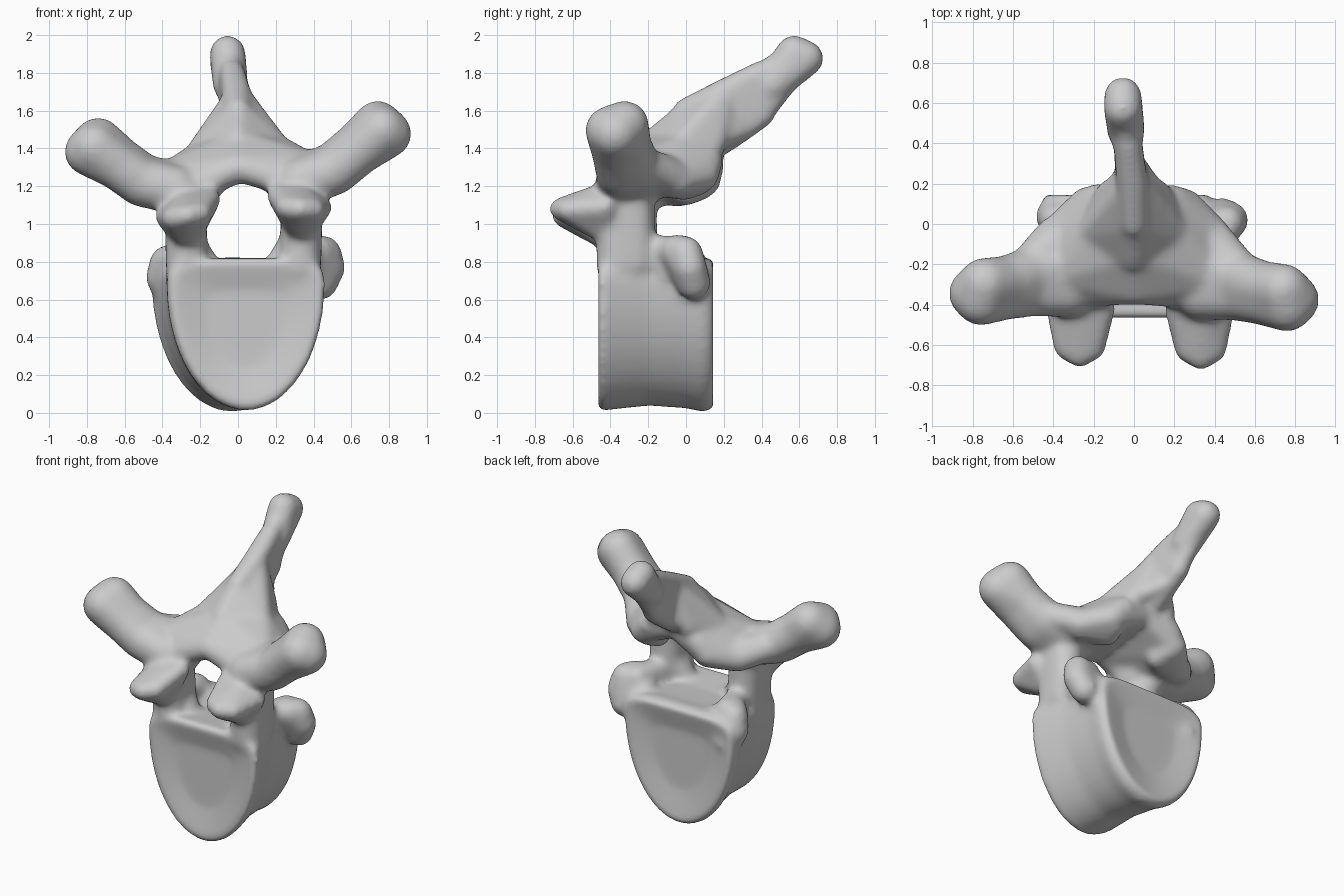
import bpy, bmesh
from math import cos, sin, pi, copysign
from mathutils import Matrix, Vector

cube = bpy.data.objects.get("Cube")
if cube:
    bpy.data.objects.remove(cube)

bone_mesh = bmesh.new()
ROLL = 0.06  # the natural bone leans: its left side sits a little higher
YAW = -0.02  # and a little further forward


def add(part):
    """Merge one closed part into the bone."""
    bmesh.ops.recalc_face_normals(part, faces=part.faces)
    mesh = bpy.data.meshes.new("part")
    part.to_mesh(mesh)
    part.free()
    bone_mesh.from_mesh(mesh)
    bpy.data.meshes.remove(mesh)


def hull(radius, centres, side=1, shift=0.0):
    """Add the convex skin around equal balls at the given centres."""
    part = bmesh.new()
    for x, y, z in centres:
        x = side * x + shift
        place = Matrix.Translation(Vector((x, y + YAW * x, z + ROLL * x)))
        bmesh.ops.create_icosphere(part, subdivisions=3, radius=radius, matrix=place)
    skin = bmesh.ops.convex_hull(part, input=part.verts)
    loose = set(skin["geom_interior"]) | set(skin["geom_unused"])
    inner = [item for item in loose if isinstance(item, bmesh.types.BMVert)]
    bmesh.ops.delete(part, geom=inner, context='VERTS')
    add(part)


def chain(radius, stations, **where):
    """Skin each neighbouring pair of stations, each a list of centres."""
    for start, end in zip(stations, stations[1:]):
        hull(radius, start + end, **where)


def body_outline(count=48):
    """Rounded below, flat with square shoulders above."""
    points = []
    for step in range(count):
        angle = 2 * pi * step / count
        across, up = cos(angle), sin(angle)
        if up > 0:
            across = copysign(abs(across) ** 0.4, across)
            points.append((0.42 * across, 0.14 * up ** 0.6))
        else:
            points.append((0.42 * across, 0.67 * up))
    return points


# Vertebral body: the outline lofted front to back, with a waist and dished ends
rings = [(-.43, .5), (-.47, .93), (-.45, 1), (-.2, .94), (0, .97), (.1, 1.02),
         (.15, .96), (.11, .5)]
body = bmesh.new()
loops = []
for y, scale in rings:
    drift = 0.045 - 0.14 * (y + 0.45)
    loops.append([body.verts.new((x * scale + drift, y, 0.47 + (z + 0.21) * scale))
                  for x, z in body_outline()])
for front, back in zip(loops, loops[1:]):
    for i in range(len(front)):
        body.faces.new((front[i - 1], front[i], back[i], back[i - 1]))
body.faces.new(loops[0])
body.faces.new(loops[-1])
add(body)

for side in (-1, 1):
    # Pedicle, flared inwards at its foot and head to round the canal
    foot = [(.3, -.36, .76), (.3, -.26, .78)]
    head = [(.31, -.36, 1.16), (.31, -.27, 1.16)]
    hull(.11, foot + head, side, .03)
    hull(.07, [(.18, -.3, .77), (.28, -.32, .92), (.28, -.24, .92)], side, .03)
    hull(.06, [(.15, -.3, 1.22), (.2, -.2, 1.22), (.27, -.3, 1.05)], side, .03)

    # Rib facet beside the back of the body, bridged to the pedicle
    facet = [(.38, -.04, .83), (.42, .01, .82), (.44, .03, .74), (.4, .05, .66)]
    hull(.09, facet + [(.28, 0, .76)], side, .04)
    hull(.08, [(.3, -.2, .84), (.35, 0, .84), (.3, -.1, .7)], side, .03)

    # Upper joint process, a wedge reaching forwards
    wedge_tip = [(.3, -.66, 1.06), (.23, -.62, 1.07), (.37, -.62, 1.05)]
    wedge_root = [(.18, -.42, 1.14), (.41, -.42, 1.06), (.3, -.4, 1.15), (.3, -.4, .92)]
    hull(.06, wedge_tip + wedge_root, side, .03)

    # Transverse process: broad root and blunt club end
    root = [(.33, -.34, 1.2), (.33, -.2, 1.22)]
    middle = [(.51, -.34, 1.25), (.5, -.25, 1.27)]
    neck = [(.64, -.36, 1.35), (.64, -.3, 1.38)]
    club = [(.76, -.39, 1.45), (.74, -.31, 1.48), (.79, -.36, 1.43)]
    chain(.13, [root, middle, neck, club], side=side)

    # Web between the transverse process and the lamina
    hull(.09, [(.34, -.05, 1.24), (.4, -.06, 1.22), (.5, -.18, 1.27), (.57, -.26, 1.3)], side)

    # Lamina and lower joint process
    arch = [(0, -.32, 1.3), (.28, -.34, 1.2), (.38, -.26, 1.27), (.39, -.04, 1.2)]
    rear = [(.25, .1, 1.24), (.18, .12, 1.32), (0, .1, 1.36)]
    crest = [(.2, -.04, 1.38), (0, -.14, 1.42)]
    hull(.08, arch + rear + crest, side, .01)
    hull(.07, [(.22, .08, 1.21), (.2, 0, 1.18), (.38, -.06, 1.18), (.3, -.1, 1.2)], side, .01)

    # Flared skirt on each flank of the spinous process
    hull(.07, [(0, -.17, 1.44), (0, 0, 1.58), (0, .2, 1.68), (.12, .15, 1.42),
               (.21, -.04, 1.39)], side)
    hull(.06, [(0, -.05, 1.55), (0, .2, 1.7), (.07, .2, 1.46), (.08, 0, 1.5),
               (0, .3, 1.5)], side)

# Spinous process: a tall blade narrowing to a rounded tip
blade_root = [(0, 0, 1.6), (0, .2, 1.7), (-.02, .2, 1.44)]
blade_end = [(-.03, .4, 1.8), (-.03, .4, 1.58)]
tip = [(-.055, .57, 1.91), (-.055, .635, 1.88)]
hull(.07, blade_root + blade_end)
hull(.06, blade_end + tip)
hull(.095, tip + [(-.04, .46, 1.74)])

# One continuous bone surface
mesh = bpy.data.meshes.new("vertebra")
bone_mesh.to_mesh(mesh)
bone_mesh.free()
bone = bpy.data.objects.new("vertebra", mesh)
bpy.context.collection.objects.link(bone)

fuse = bone.modifiers.new("fuse", 'REMESH')
fuse.mode = 'VOXEL'
fuse.voxel_size = 0.016
fuse.use_smooth_shade = True
soften = bone.modifiers.new("soften", 'SMOOTH')
soften.factor = 0.5
soften.iterations = 24

material = bpy.data.materials.new("bone grey")
material.use_nodes = True
grey = (0.6, 0.6, 0.6, 1)
material.diffuse_color = grey
material.node_tree.nodes["Principled BSDF"].inputs["Base Color"].default_value = grey
mesh.materials.append(material)
